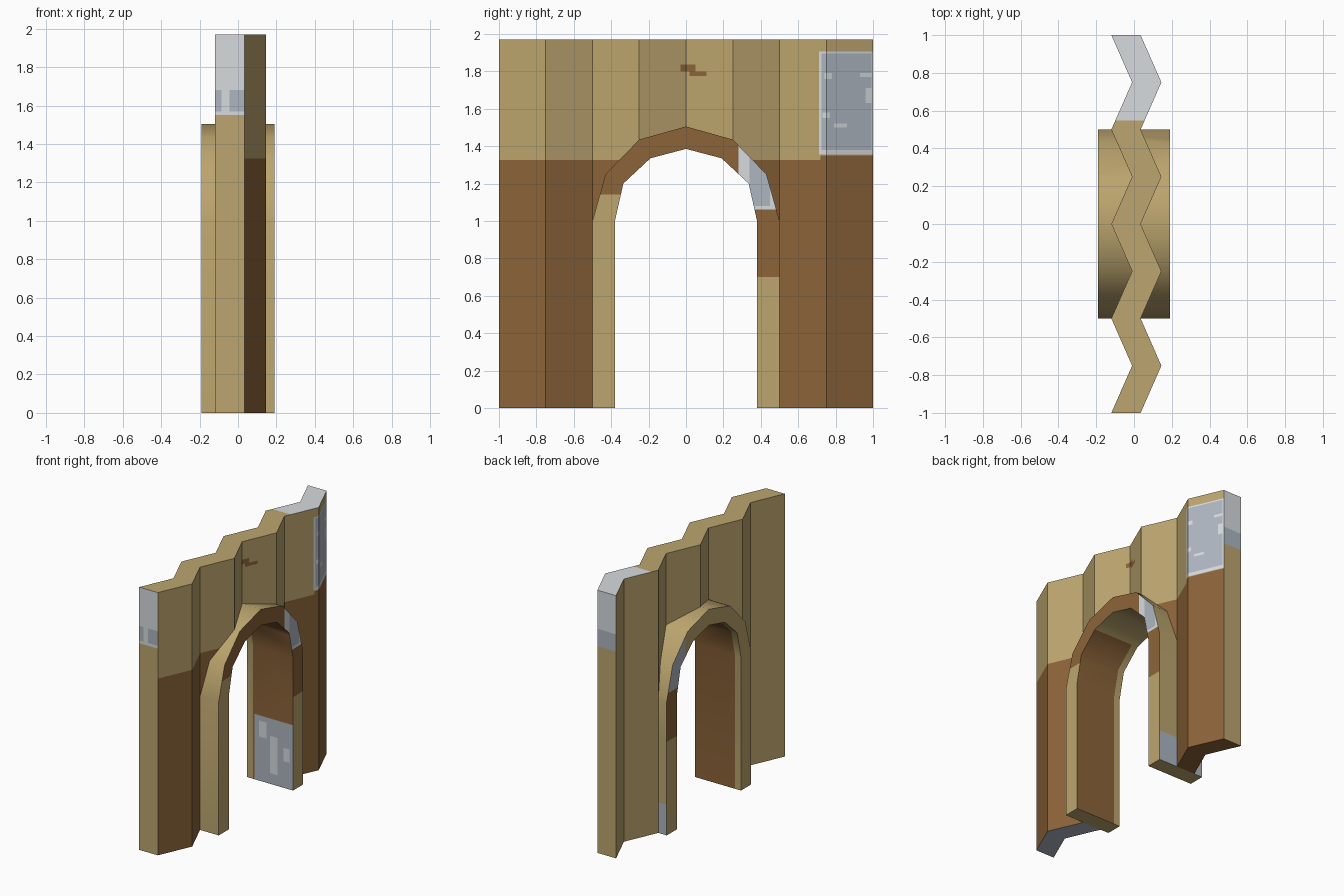
import bpy, bmesh, math
from mathutils import Vector

if "Cube" in bpy.data.objects:
    bpy.data.objects.remove(bpy.data.objects["Cube"])


def lin(c):
    c /= 255
    return c / 12.92 if c <= 0.04045 else ((c + 0.055) / 1.055) ** 2.4


TAN, BROWN, LIGHT, GREY = range(4)
mats = []
for name, rgb in (("tan_plaster", (188, 165, 110)), ("brown_paint", (140, 100, 57)),
                  ("light_grey_stone", (215, 219, 223)), ("grey_stone", (174, 182, 192))):
    m = bpy.data.materials.new(name)
    m.diffuse_color = (*[lin(c) for c in rgb], 1)
    m.use_nodes = True
    m.node_tree.nodes["Principled BSDF"].inputs["Base Color"].default_value = m.diffuse_color
    mats.append(m)

BIG = 9


def paint(bm, mat, test, x=(-BIG, BIG), y=(-BIG, BIG), z=(-BIG, BIG)):
    """Cut the faces passing the test along a box and colour those inside it."""
    bm.normal_update()
    for axis, lim in enumerate((x, y, z)):
        for v in lim:
            if abs(v) == BIG:
                continue
            faces = []
            for f in bm.faces:
                c = f.calc_center_median()
                if test(f.normal, c):
                    lo = [min(q.co[i] for q in f.verts) for i in range(3)]
                    hi = [max(q.co[i] for q in f.verts) for i in range(3)]
                    if all(hi[i] > l[0] and lo[i] < l[1] for i, l in enumerate((x, y, z))):
                        faces.append(f)
            if not faces:
                continue
            geom = faces + list({e for f in faces for e in f.edges}) + list({q for f in faces for q in f.verts})
            no = Vector((0, 0, 0))
            no[axis] = 1
            bmesh.ops.bisect_plane(bm, geom=geom, dist=1e-5, plane_co=no * v, plane_no=no)
    bm.normal_update()
    for f in bm.faces:
        c = f.calc_center_median()
        if test(f.normal, c) and all(l[0] < c[i] < l[1] for i, l in enumerate((x, y, z))):
            f.material_index = mat


def finish(bm, name):
    me = bpy.data.meshes.new(name)
    bm.to_mesh(me)
    bm.free()
    for m in mats:
        me.materials.append(m)
    ob = bpy.data.objects.new(name, me)
    bpy.context.collection.objects.link(ob)
    return ob


def quad(bm, *pts):
    return bm.faces.new([bm.verts.new(p) for p in pts])


def weld(bm):
    bmesh.ops.remove_doubles(bm, verts=bm.verts[:], dist=1e-4)
    bmesh.ops.recalc_face_normals(bm, faces=bm.faces[:])


# direction tests
right = lambda n, c: n.x > 0.5
left = lambda n, c: n.x < -0.5
top = lambda n, c: n.z > 0.9
bottom = lambda n, c: n.z < -0.9
front_end = lambda n, c: n.y < -0.9
back_end = lambda n, c: n.y > 0.9
inner = lambda n, c: abs(n.x) < 0.5 and (n.y * c.y < -0.01) and n.z < 0.01
outer_back = lambda n, c: n.y > 0.9 and c.y > 0.45

# outer and inner half outlines of the arch
OUT = [(0.5, 0), (0.5, 1.0), (0.43, 1.25), (0.25, 1.435), (0, 1.505)]
INN = [(0.38, 0), (0.38, 1.0), (0.335, 1.2), (0.19, 1.335), (0, 1.385)]
H = 1.97


# folded wall with the arch opening left out
def fold(y):
    t = abs(abs(y) % 0.5 - 0.25) / 0.25
    return -0.01 - 0.11 * t, 0.145 - 0.11 * t


bm = bmesh.new()
spans = [((1, 0), (0.75, 0)), ((0.75, 0), (0.5, 0))] + list(zip(OUT[1:-1], OUT[2:]))
for s in (-1, 1):
    for (ya, za), (yb, zb) in spans:
        ya, yb = s * ya, s * yb
        (la, ra), (lb, rb) = fold(ya), fold(yb)
        quad(bm, (la, ya, za), (lb, yb, zb), (lb, yb, H), (la, ya, H))
        quad(bm, (ra, ya, za), (rb, yb, zb), (rb, yb, H), (ra, ya, H))
        quad(bm, (la, ya, H), (lb, yb, H), (rb, yb, H), (ra, ya, H))
        quad(bm, (la, ya, za), (lb, yb, zb), (rb, yb, zb), (ra, ya, za))
    for y, z in ((1, H), (0.5, 1.0)):
        a, b = fold(y)
        quad(bm, (a, s * y, 0), (b, s * y, 0), (b, s * y, z), (a, s * y, z))
weld(bm)
paint(bm, BROWN, right, z=(-BIG, 1.325))
paint(bm, BROWN, right, y=(0.72, BIG), z=(-BIG, 1.35))
# stone panel with pale border and chips
paint(bm, LIGHT, right, y=(0.71, BIG), z=(1.355, 1.905))
paint(bm, GREY, right, y=(0.725, 0.992), z=(1.38, 1.895))
for ya, yb, za, zb in ((0.74, 0.78, 1.76, 1.79), (0.79, 0.86, 1.5, 1.52), (0.93, 0.992, 1.77, 1.79),
                       (0.96, 0.992, 1.63, 1.71), (0.73, 0.77, 1.55, 1.58)):
    paint(bm, LIGHT, right, y=(ya, yb), z=(za, zb))
# small brown scuff above the arch
paint(bm, BROWN, right, y=(-0.03, 0.05), z=(1.8, 1.835))
paint(bm, BROWN, right, y=(0.02, 0.11), z=(1.775, 1.8))
# grey cap, ends and underside
paint(bm, LIGHT, top, y=(0.547, BIG))
for end in (front_end, back_end):
    paint(bm, LIGHT, lambda n, c: end(n, c) and abs(c.y) > 0.9, z=(1.55, BIG))
paint(bm, GREY, front_end, x=(-BIG, -0.085), z=(1.57, 1.68))
paint(bm, GREY, front_end, x=(-0.045, BIG), z=(1.57, 1.68))
paint(bm, GREY, lambda n, c: back_end(n, c) and c.y > 0.9, z=(1.55, 1.68))
paint(bm, GREY, bottom, y=(-BIG, -0.5), z=(-BIG, 0.1))
paint(bm, BROWN, bottom, y=(0.5, BIG), z=(-BIG, 0.1))
finish(bm, "folded_wall")

# arch frame
bm = bmesh.new()
W = 0.19
for s in (-1, 1):
    for i in range(4):
        o, p, q, r = [(s * y, z) for y, z in (OUT[i], OUT[i + 1], INN[i + 1], INN[i])]
        for x in (-W, W):
            quad(bm, *[(x, *k) for k in (o, p, q, r)])
        quad(bm, (-W, *o), (-W, *p), (W, *p), (W, *o))
        quad(bm, (-W, *r), (-W, *q), (W, *q), (W, *r))
    quad(bm, *[(x, s * y, 0) for x, y in ((-W, 0.38), (W, 0.38), (W, 0.5), (-W, 0.5))])
weld(bm)
paint(bm, BROWN, right)
paint(bm, TAN, right, y=(-BIG, 0), z=(-BIG, 1.14))
paint(bm, TAN, right, y=(0, BIG), z=(-BIG, 0.7))
paint(bm, BROWN, left, y=(0, BIG), z=(0.7, 1.06))
# brown reveal with a stone base on one side
paint(bm, BROWN, inner, x=(-0.14, BIG), z=(-BIG, 1.335))
paint(bm, GREY, lambda n, c: inner(n, c) and c.y > 0, x=(-0.13, BIG), z=(-BIG, 0.49))
for xa, xb, za, zb in ((-0.09, -0.03, 0.33, 0.45), (0.0, 0.06, 0.08, 0.36), (0.11, 0.16, 0.2, 0.3)):
    paint(bm, LIGHT, lambda n, c: inner(n, c) and c.y > 0, x=(xa, xb), z=(za, zb))
# exposed stone on the haunch and foot
paint(bm, GREY, left, y=(0.28, 0.48), z=(1.06, 1.42))
paint(bm, LIGHT, right, y=(0.28, 0.48), z=(1.06, 1.42))
paint(bm, GREY, right, y=(0.34, 0.45), z=(1.08, 1.34))
paint(bm, GREY, outer_back, z=(-BIG, 0.23))
for f in bm.faces:
    f.smooth = True
for e in bm.edges:
    e.smooth = e.is_manifold and e.calc_face_angle(0) < math.radians(40)
finish(bm, "arch_frame")
